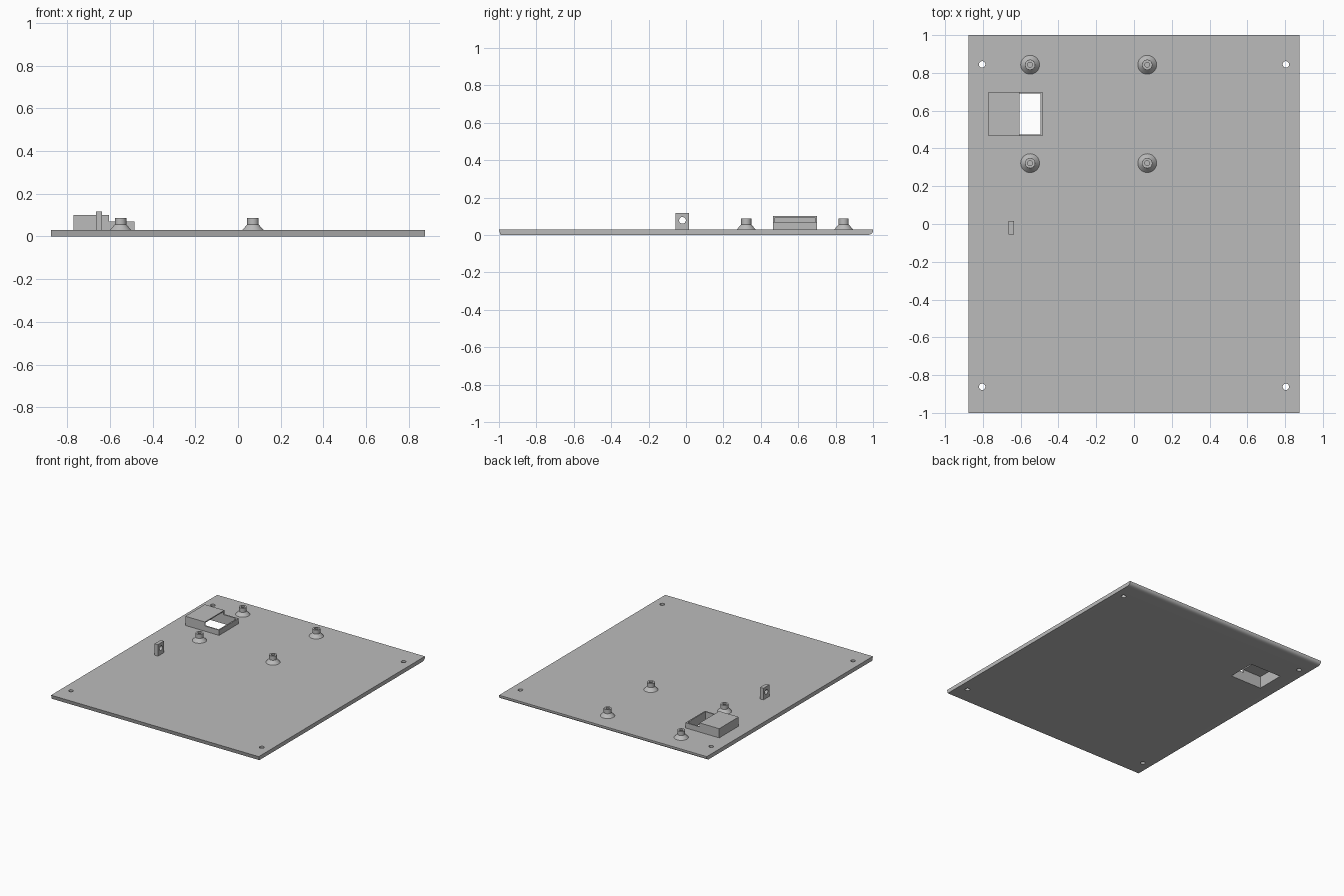
import bpy, bmesh
from math import radians, sin, cos, pi
from mathutils import Matrix, Vector

cube = bpy.data.objects.get("Cube")
if cube:
    bpy.data.objects.remove(cube, do_unlink=True)

grey = bpy.data.materials.new("plain grey")
grey.use_nodes = True
grey.diffuse_color = (0.5, 0.5, 0.5, 1)
grey.node_tree.nodes["Principled BSDF"].inputs["Base Color"].default_value = (0.5, 0.5, 0.5, 1)

TOP = 0.03


def finish(name, bm):
    bmesh.ops.recalc_face_normals(bm, faces=bm.faces)
    mesh = bpy.data.meshes.new(name)
    bm.to_mesh(mesh)
    bm.free()
    mesh.materials.append(grey)
    ob = bpy.data.objects.new(name, mesh)
    bpy.context.collection.objects.link(ob)
    return ob


def select(ob):
    bpy.ops.object.select_all(action='DESELECT')
    ob.select_set(True)
    bpy.context.view_layer.objects.active = ob


def smooth(ob):
    select(ob)
    bpy.ops.object.shade_smooth_by_angle(angle=radians(35))


def box(name, lo, hi):
    lo, hi = Vector(lo), Vector(hi)
    bm = bmesh.new()
    bmesh.ops.create_cube(bm, size=1, matrix=Matrix.Translation((lo + hi) / 2)
                          @ Matrix.Diagonal((*(hi - lo), 1)))
    return finish(name, bm)


def cylinder(name, centre, radius, depth, axis='Z'):
    bm = bmesh.new()
    turn = Matrix.Rotation(pi / 2, 4, 'Y') if axis == 'X' else Matrix()
    bmesh.ops.create_cone(bm, cap_ends=True, segments=32, radius1=radius, radius2=radius,
                          depth=depth, matrix=Matrix.Translation(centre) @ turn)
    return finish(name, bm)


def cut(ob, cutters):
    for c in cutters:
        mod = ob.modifiers.new("cut", 'BOOLEAN')
        mod.operation = 'DIFFERENCE'
        mod.solver = 'EXACT'
        mod.object = c
        select(ob)
        bpy.ops.object.modifier_apply(modifier=mod.name)
        bpy.data.objects.remove(c, do_unlink=True)


# Base plate: side profile with a rounded lower back edge, extruded across x
arc = [(0.97 + 0.03 * cos(a), 0.022 - 0.022 * sin(a)) for a in (i * pi / 16 for i in range(9))]
profile = [(-1, TOP), (1, TOP)] + arc + [(-0.992, 0)]
bm = bmesh.new()
face = bm.faces.new([bm.verts.new((-0.875, y, z)) for y, z in profile])
ext = bmesh.ops.extrude_face_region(bm, geom=[face])
bmesh.ops.translate(bm, vec=(1.75, 0, 0),
                    verts=[g for g in ext["geom"] if isinstance(g, bmesh.types.BMVert)])
plate = finish("base_plate", bm)

# Corner screw holes and the rectangular window
X0, X1, Y0, Y1, WALL = -0.77, -0.485, 0.465, 0.70, 0.01
STEP = -0.605
cut(plate, [cylinder("hole_cutter", (x, y, 0), 0.017, 0.2)
            for x in (-0.804, 0.804) for y in (-0.862, 0.845)]
    + [box("window_cutter", (X0 + WALL, Y0 + WALL, -0.1), (X1 - WALL, Y1 - WALL, 0.1))])
smooth(plate)

# Hollow housing: tall roofed half and low open half
housing = box("housing", (X0, Y0, TOP), (X1, Y1, 0.1))
cut(housing, [
    box("cavity_cutter", (X0 + WALL, Y0 + WALL, -0.1), (X1 - WALL, Y1 - WALL, 0.092)),
    box("step_cutter", (STEP, Y0 - 0.1, 0.07), (X1 + 0.1, Y1 + 0.1, 0.2))])

# Upright tab with a cross hole
tab = box("cable_tab", (-0.664, -0.055, TOP), (-0.636, 0.017, 0.118))
cut(tab, [cylinder("tab_hole_cutter", (-0.65, -0.019, 0.078), 0.018, 0.2, 'X')])
smooth(tab)

# Four flared standoffs with blind holes
outline = [(0, 0.04), (0.013, 0.04), (0.013, 0.087), (0.027, 0.087), (0.027, 0.056), (0.05, TOP)]
for side, x in (("right", -0.55), ("left", 0.07)):
    for end, y in (("front", 0.322), ("back", 0.843)):
        bm = bmesh.new()
        verts = [bm.verts.new((r, 0, z)) for r, z in outline]
        edges = [bm.edges.new(p) for p in zip(verts, verts[1:])]
        bmesh.ops.spin(bm, geom=verts + edges, cent=(0, 0, 0), axis=(0, 0, 1),
                       angle=2 * pi, steps=32)
        bmesh.ops.remove_doubles(bm, verts=bm.verts, dist=0.0001)
        bmesh.ops.translate(bm, verts=bm.verts, vec=(x, y, 0))
        smooth(finish(f"standoff_{end}_{side}", bm))
